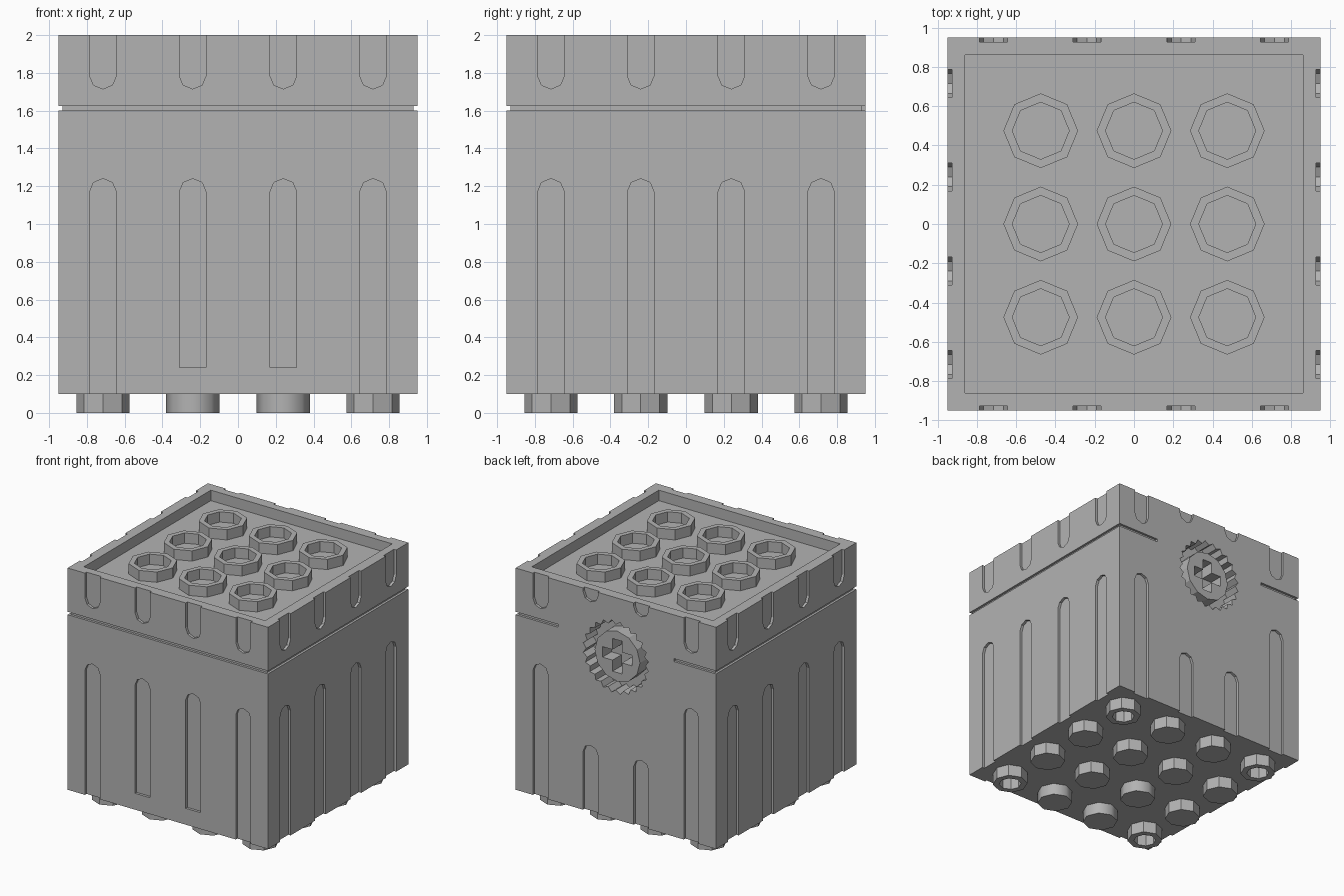
import bpy, bmesh
from math import cos, sin, pi
from mathutils import Matrix

default = bpy.data.objects.get("Cube")
if default:
    bpy.data.objects.remove(default, do_unlink=True)

grey = bpy.data.materials.new("light grey")
grey.use_nodes = True
GREY = (0.45, 0.45, 0.45, 1)
grey.diffuse_color = GREY
grey.node_tree.nodes["Principled BSDF"].inputs["Base Color"].default_value = GREY

HALF = 0.95        # half width of the block
BOTTOM = 0.1       # underside of the block
INSET = 0.022      # depth of flutes
FLOOR = 1.91       # floor of the top tray
HOLE_Z = 1.49      # height of the rear socket
FLUTES = (-0.715, -0.24, 0.24, 0.715)


def circle(r, n, z=0.0):
    return [(r * cos(2 * pi * i / n), z + r * sin(2 * pi * i / n)) for i in range(n)]


def add_prism(bm, points, depth, matrix=Matrix()):
    """Extrude a flat outline along local z."""
    low = [bm.verts.new(matrix @ Matrix.Translation((x, y, 0)).translation) for x, y in points]
    high = [bm.verts.new(matrix @ Matrix.Translation((x, y, depth)).translation) for x, y in points]
    bm.faces.new(low[::-1])
    bm.faces.new(high)
    n = len(points)
    for i in range(n):
        j = (i + 1) % n
        bm.faces.new((low[i], low[j], high[j], high[i]))


def add_ring(bm, outer, inner, z0, z1, n=8):
    """Hollow tube with n sides."""
    loops = [[bm.verts.new((x, y, z)) for x, y in circle(r, n)]
             for r, z in ((outer, z0), (outer, z1), (inner, z1), (inner, z0))]
    for k in range(4):
        a, b = loops[k], loops[(k + 1) % 4]
        for i in range(n):
            j = (i + 1) % n
            bm.faces.new((a[i], a[j], b[j], b[i]))


def finish(bm, name, location=(0, 0, 0)):
    bmesh.ops.recalc_face_normals(bm, faces=bm.faces[:])
    mesh = bpy.data.meshes.new(name)
    bm.to_mesh(mesh)
    bm.free()
    mesh.materials.append(grey)
    obj = bpy.data.objects.new(name, mesh)
    obj.location = location
    bpy.context.collection.objects.link(obj)
    return obj


def cut(obj, cutter):
    cutter.hide_render = True
    mod = obj.modifiers.new("cut", 'BOOLEAN')
    mod.operation = 'DIFFERENCE'
    mod.solver = 'EXACT'
    mod.object = cutter
    bpy.context.view_layer.objects.active = obj
    bpy.ops.object.modifier_apply(modifier=mod.name)
    bpy.data.objects.remove(cutter, do_unlink=True)


def wall(side, y):
    """Frame on a side wall: local x across, local y up, local z outward."""
    return (Matrix.Rotation(side * pi / 2, 4, 'Z') @ Matrix.Translation((0, -y, 0))
            @ Matrix.Rotation(pi / 2, 4, 'X'))


def flute(x, round_z, flat_z):
    """Slot outline with one half-octagon end and one flat end."""
    s = 1 if round_z > flat_z else -1
    r = 0.071
    centre = round_z - s * r
    arc = [(x + r * cos(i * pi / 4), centre + s * r * sin(i * pi / 4)) for i in range(5)]
    return arc + [(x - r, flat_z), (x + r, flat_z)]


def square(h):
    return [(-h, -h), (h, -h), (h, h), (-h, h)]


# Main block
bm = bmesh.new()
add_prism(bm, square(HALF), 2 - BOTTOM, Matrix.Translation((0, 0, BOTTOM)))
block = finish(bm, "block")

# Flutes on all four walls; side 0 is the front, side 2 the back
bm = bmesh.new()
for side in range(4):
    frame = wall(side, HALF - INSET)
    for x in FLUTES:
        middle = abs(x) < 0.5
        upper = 1.9 if side == 2 and middle else 1.715
        lower = 0.67 if side == 2 and middle else 1.24
        end = 0.24 if side == 0 and middle else 0
        add_prism(bm, flute(x, upper, 2.1), 0.1, frame)
        add_prism(bm, flute(x, lower, end), 0.1, frame)

# Seam groove, broken around the rear socket
o, i, gap = 1.05, HALF - 0.02, 0.55
seam = [(gap, o), (o, o), (o, -o), (-o, -o), (-o, o), (-gap, o),
        (-gap, i), (-i, i), (-i, -i), (i, -i), (i, i), (gap, i)]
add_prism(bm, seam, 0.025, Matrix.Translation((0, 0, 1.6)))

# Top tray and toothed rear socket
add_prism(bm, square(0.86), 0.3, Matrix.Translation((0, 0, FLOOR)))
teeth = 24
gear = []
for t in range(teeth * 2):
    r = 0.312 if t % 2 else 0.28
    a = pi * t / teeth
    gear.append((r * cos(a), HOLE_Z + r * sin(a)))
add_prism(bm, gear, 0.3, wall(2, HALF - 0.14))
cut(block, finish(bm, "block_cutter"))

# Hub inside the socket, with a cross-shaped hole
bm = bmesh.new()
add_prism(bm, circle(0.215, 12, HOLE_Z), 0.13, wall(2, HALF - 0.15))
hub = finish(bm, "socket_hub")
w, l = 0.045, 0.14
cross = [(w, w), (w, l), (-w, l), (-w, w), (-l, w), (-l, -w),
         (-w, -w), (-w, -l), (w, -l), (w, -w), (l, -w), (l, w)]
bm = bmesh.new()
add_prism(bm, [(x, z + HOLE_Z) for x, z in cross], 0.4, wall(2, HALF - 0.25))
cut(hub, finish(bm, "cross_cutter"))

# Octagonal tubes in the tray
for row in (-0.475, 0, 0.475):
    for col in (-0.475, 0, 0.475):
        bm = bmesh.new()
        add_ring(bm, 0.19, 0.145, FLOOR - 0.01, 1.998)
        finish(bm, "tray_tube", (col, row, 0))

# Feet under the block: hollow at the corners, solid elsewhere
for y in FLUTES:
    for x in FLUTES:
        bm = bmesh.new()
        corner = abs(x) > 0.5 and abs(y) > 0.5
        if corner:
            add_ring(bm, 0.141, 0.09, 0, BOTTOM + 0.01)
        else:
            add_prism(bm, circle(0.141, 8), BOTTOM + 0.01)
        foot = finish(bm, "hollow_foot" if corner else "solid_foot", (x, y, 0))
        # A few feet have softly shaded sides
        if (abs(x) < 0.5 and y < -0.5) or (x == -0.24 and y == -0.24):
            for p in foot.data.polygons:
                p.use_smooth = abs(p.normal.z) < 0.5
            for e in foot.data.edges:
                a, b = (foot.data.vertices[v].co.z for v in e.vertices)
                e.use_edge_sharp = abs(a - b) < 0.01
